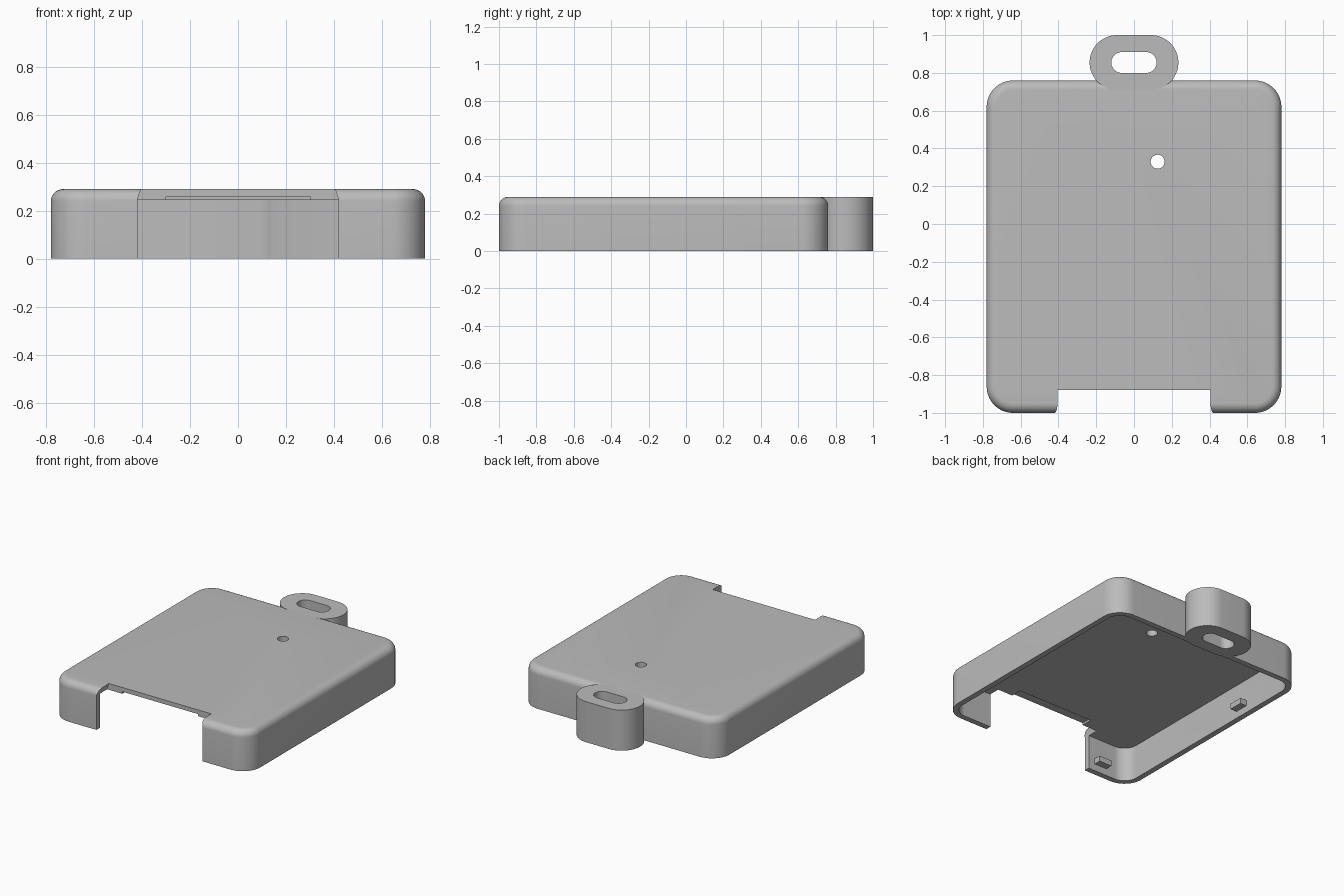
import bpy
import bmesh
from math import sin, cos, pi

if "Cube" in bpy.data.objects:
    bpy.data.objects.remove(bpy.data.objects["Cube"], do_unlink=True)

grey = bpy.data.materials.new("plain grey")
grey.use_nodes = True
grey.diffuse_color = (0.5, 0.5, 0.5, 1)
grey.node_tree.nodes["Principled BSDF"].inputs["Base Color"].default_value = (0.5, 0.5, 0.5, 1)

WALL, HEIGHT, CEILING, FILLET = 0.04, 0.29, 0.245, 0.05
MID_Y = -0.12


def outline(x, y, half_x, half_y, radius, steps=16):
    """Rounded rectangle as a list of (x, y) points."""
    points = []
    for i, (sx, sy) in enumerate([(1, 1), (-1, 1), (-1, -1), (1, -1)]):
        for k in range(steps + 1):
            a = (i + k / steps) * pi / 2
            points.append((x + sx * (half_x - radius) + radius * cos(a),
                           y + sy * (half_y - radius) + radius * sin(a)))
    return points


def loft(name, rings):
    """Closed solid through (points, z) rings, bottom to top."""
    bm = bmesh.new()
    loops = [[bm.verts.new((px, py, z)) for px, py in pts] for pts, z in rings]
    for low, high in zip(loops, loops[1:]):
        n = len(low)
        for i in range(n):
            j = (i + 1) % n
            bm.faces.new((low[i], low[j], high[j], high[i]))
    bm.faces.new(loops[0][::-1])
    bm.faces.new(loops[-1])
    bmesh.ops.remove_doubles(bm, verts=bm.verts, dist=1e-5)
    bmesh.ops.recalc_face_normals(bm, faces=bm.faces)
    mesh = bpy.data.meshes.new(name)
    bm.to_mesh(mesh)
    bm.free()
    mesh.materials.append(grey)
    ob = bpy.data.objects.new(name, mesh)
    bpy.context.collection.objects.link(ob)
    return ob


def prism(name, points, bottom, top):
    return loft(name, [(points, bottom), (points, top)])


def block(name, x0, x1, y0, y1, z0, z1):
    return prism(name, [(x0, y0), (x1, y0), (x1, y1), (x0, y1)], z0, z1)


def combine(target, tool, operation):
    """Apply a boolean and discard the tool."""
    mod = target.modifiers.new("cut", "BOOLEAN")
    mod.object, mod.operation, mod.solver = tool, operation, "EXACT"
    deps = bpy.context.evaluated_depsgraph_get()
    mesh = bpy.data.meshes.new_from_object(target.evaluated_get(deps))
    target.modifiers.clear()
    target.data = mesh
    bpy.data.objects.remove(tool, do_unlink=True)


# Shell with a rounded top edge
rings = [(outline(0, MID_Y, 0.78, 0.88, 0.14), 0)]
for k in range(9):
    a = k / 8 * pi / 2
    inset = FILLET * (1 - cos(a))
    rings.append((outline(0, MID_Y, 0.78 - inset, 0.88 - inset, 0.14 - inset),
                  HEIGHT - FILLET + FILLET * sin(a)))
case = loft("case_cover", rings)

# Hollow underside
combine(case, prism("cavity", outline(0, MID_Y, 0.78 - WALL, 0.88 - WALL, 0.14 - WALL),
                    -0.1, CEILING), "DIFFERENCE")


# Front notch, narrowing through the top plate
def notch_ring(half, z):
    return ([(-half, -1.1), (half, -1.1), (half, -0.88), (-half, -0.88)], z)


combine(case, loft("notch", [notch_ring(0.42, -0.1), notch_ring(0.42, CEILING),
                             notch_ring(0.405, HEIGHT), notch_ring(0.405, 0.4)]), "DIFFERENCE")

# Shallow ceiling recess behind the notch
combine(case, block("recess", -0.3, 0.3, -0.95, -0.8, 0.2, 0.26), "DIFFERENCE")

# Small round hole in the top
combine(case, prism("round_hole", outline(0.125, 0.33, 0.037, 0.037, 0.037, 8),
                    0.1, 0.4), "DIFFERENCE")

# Strap loop on the back
combine(case, prism("strap_loop", outline(0, 0.855, 0.235, 0.145, 0.145),
                    0, HEIGHT), "UNION")
combine(case, prism("strap_slot", outline(0, 0.855, 0.12, 0.055, 0.055),
                    -0.1, 0.4), "DIFFERENCE")

# Snap catches inside the walls
catches = [(0.72, -0.64, 0.03, 0.05), (0.72, 0.5, 0.03, 0.05),
           (-0.72, 0.21, 0.03, 0.05), (-0.52, -0.94, 0.05, 0.03)]
for x, y, hx, hy in catches:
    combine(case, block("catch", x - hx, x + hx, y - hy, y + hy, 0.05, 0.09), "UNION")

bpy.ops.object.select_all(action="DESELECT")
case.select_set(True)
bpy.context.view_layer.objects.active = case
bpy.ops.object.shade_smooth_by_angle(angle=pi / 6)
